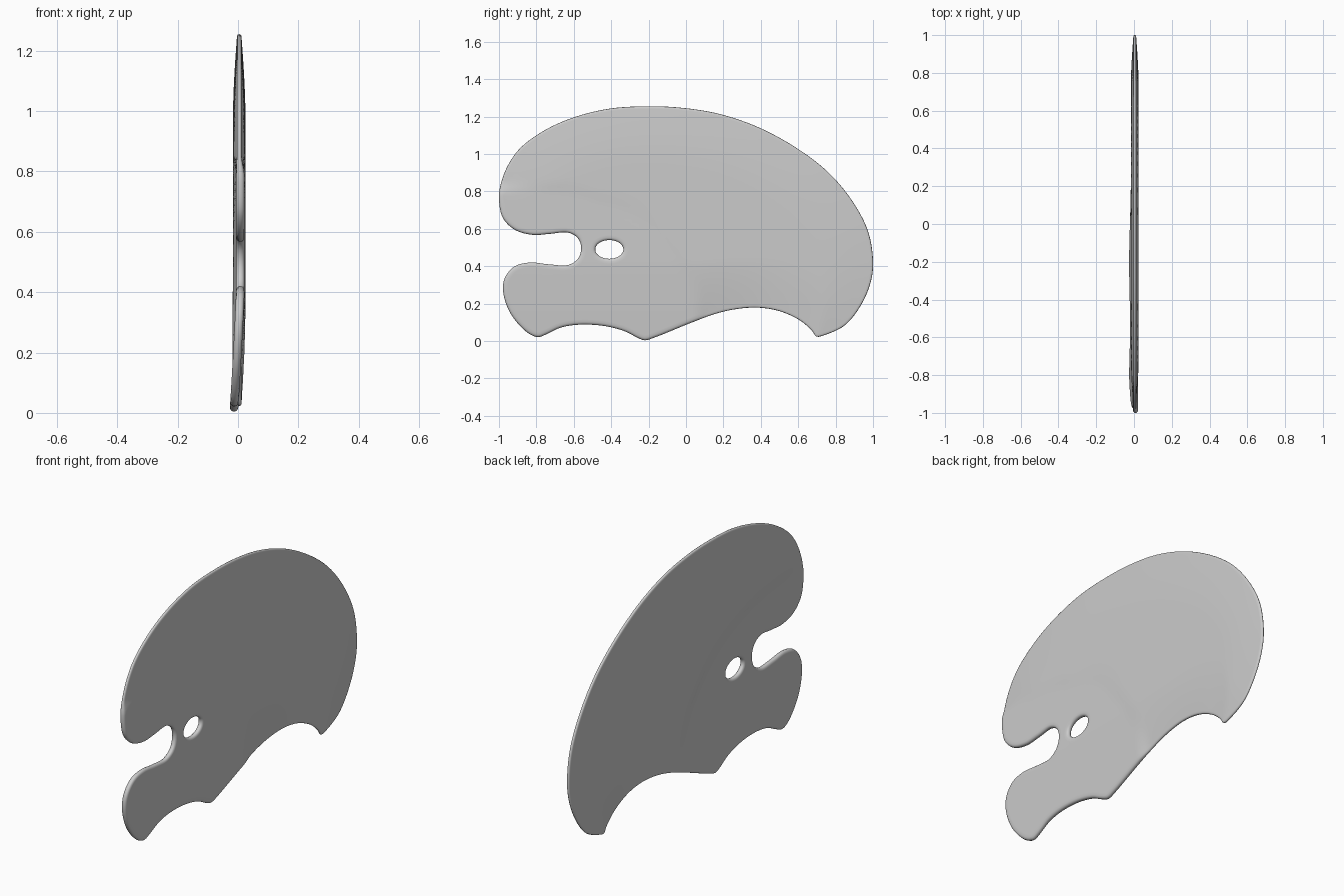
import bpy, bmesh, math
from mathutils import Vector, kdtree
from mathutils.geometry import delaunay_2d_cdt

if "Cube" in bpy.data.objects:
    bpy.data.objects.remove(bpy.data.objects["Cube"])

# Outline of the plate in (y, z)
OUTLINE = [
    (-1, .76), (-.98, .66), (-.915, .595), (-.82, .568), (-.73, .573), (-.63, .58),
    (-.578, .55), (-.56, .497), (-.578, .44), (-.63, .407), (-.73, .41), (-.835, .42),
    (-.915, .40), (-.968, .34), (-.978, .267), (-.95, .17), (-.9, .095), (-.835, .037),
    (-.79, .021), (-.75, .035), (-.67, .072), (-.567, .088), (-.433, .08), (-.326, .052),
    (-.257, .017), (-.22, .004), (-.166, .02), (.02, .095), (.155, .145), (.262, .17),
    (.38, .179), (.5, .16), (.61, .11), (.674, .055), (.697, .024), (.74, .032),
    (.85, .085), (.94, .2), (.99, .325), (1, .43), (.973, .588), (.893, .743),
    (.77, .893), (.61, 1.02), (.396, 1.139), (.18, 1.214), (-.03, 1.248), (-.22, 1.255),
    (-.406, 1.243), (-.594, 1.198), (-.754, 1.128), (-.888, 1.03), (-.957, .93), (-.995, .82)]


def smooth_loop(pts, step=.014):
    """Closed centripetal-style spline through the points."""
    P, out, n = [Vector(p) for p in pts], [], len(pts)
    for i in range(n):
        a, b, c, d = (P[(i + k) % n] for k in (-1, 0, 1, 2))
        t1, t2, t3 = ((q - p).length ** .5 for p, q in ((a, b), (b, c), (c, d)))
        m1 = (b - a) / t1 - (c - a) / (t1 + t2) + (c - b) / t2
        m2 = (c - b) / t2 - (d - b) / (t2 + t3) + (d - c) / t3
        k = max(2, round((c - b).length / step))
        for j in range(k):
            t = j / k
            out.append(b * (2*t**3 - 3*t*t + 1) + m1 * t2 * (t**3 - 2*t*t + t)
                       + c * (3*t*t - 2*t**3) + m2 * t2 * (t**3 - t*t))
    return out


def inside(p, loop):
    hit, q = False, loop[-1]
    for r in loop:
        if (r.y > p.y) != (q.y > p.y) and p.x < (q.x - r.x) * (p.y - r.y) / (q.y - r.y) + r.x:
            hit = not hit
        q = r
    return hit


def smoothstep(a, b, v):
    t = min(1, max(0, (v - a) / (b - a)))
    return t * t * (3 - 2 * t)


outline = smooth_loop(OUTLINE)
hole = [Vector((-.41 + .075 * math.cos(a), .49 + .05 * math.sin(a)))
        for a in (math.tau * i / 48 for i in range(48))]
loops = [outline, hole]

# Rim points, edges and a lookup for the distance to the rim
points, edges, neighbours = [], [], []
for loop in loops:
    s, n = len(points), len(loop)
    points += loop
    edges += [(s + i, s + (i + 1) % n) for i in range(n)]
    neighbours += [(s + (i - 1) % n, s + (i + 1) % n) for i in range(n)]
rim = list(points)
tree = kdtree.KDTree(len(rim))
for i, p in enumerate(rim):
    tree.insert((p.x, p.y, 0), i)
tree.balance()


def rim_distance(p):
    i = tree.find((p.x, p.y, 0))[1]
    best = 9
    for j in neighbours[i]:
        e = rim[j] - rim[i]
        t = min(1, max(0, (p - rim[i]).dot(e) / e.length_squared))
        best = min(best, (p - rim[i] - e * t).length)
    return best


def in_plate(p):
    return inside(p, outline) and not inside(p, hole)


# Rings following the rim, then a regular fill
for off in (.002, .006, .014, .028):
    for i, (a, b) in enumerate(neighbours):
        t = (rim[b] - rim[a]).normalized()
        p = rim[i] + Vector((-t.y, t.x)) * (off if i < len(outline) else -off)
        if rim_distance(p) > off * .93 and in_plate(p):
            points.append(p)
for i in range(81):
    for j in range(51):
        p = Vector((-1 + i * .025 + (j % 2) * .0125, j * .025))
        if rim_distance(p) > .04 and in_plate(p):
            points.append(p)
flat, _, tris, *_ = delaunay_2d_cdt(points, edges, [], 0, 1e-5)


def section(p):
    """Mid-surface offset and half thickness."""
    y, z = p
    d = rim_distance(p)
    r = math.hypot((y + .85) / .95, (z - .1) / .74)
    grip = 1 - smoothstep(.93, 1.03, r)
    low = (max(0, .42 - z) / .42) ** 1.2 * (1 - smoothstep(.1, .6, y))
    mid = .004 + .004 * grip - .022 * low
    edge = lambda s: s * math.sqrt(max(0, 1 - (1 - min(1, d / s)) ** 2))
    blade = edge(.007) + .014 * math.sin(min(1, d / .3) * math.pi / 2)
    return mid, (0 if d < 1e-4 else grip * edge(.014) + (1 - grip) * blade)


# Two faces of the plate sharing the rim vertices
bm = bmesh.new()
right, left = [], []
for p in flat:
    m, h = section(p)
    v = bm.verts.new((m + h, p.x, p.y))
    right.append(v)
    left.append(bm.verts.new((m - h, p.x, p.y)) if h else v)
for a, b, c in tris:
    if in_plate((flat[a] + flat[b] + flat[c]) / 3):
        bm.faces.new((right[a], right[b], right[c]))
        if len({left[a], left[b], left[c]} - {right[a], right[b], right[c]}):
            bm.faces.new((left[c], left[b], left[a]))
bmesh.ops.delete(bm, geom=[v for v in bm.verts if not v.link_faces], context='VERTS')
bmesh.ops.recalc_face_normals(bm, faces=bm.faces)
mesh = bpy.data.meshes.new("curved_plate")
bm.to_mesh(mesh)
bm.free()
plate = bpy.data.objects.new("curved_plate", mesh)
bpy.context.collection.objects.link(plate)
bpy.context.view_layer.objects.active = plate
plate.select_set(True)
bpy.ops.object.shade_smooth_by_angle(angle=math.radians(60))
